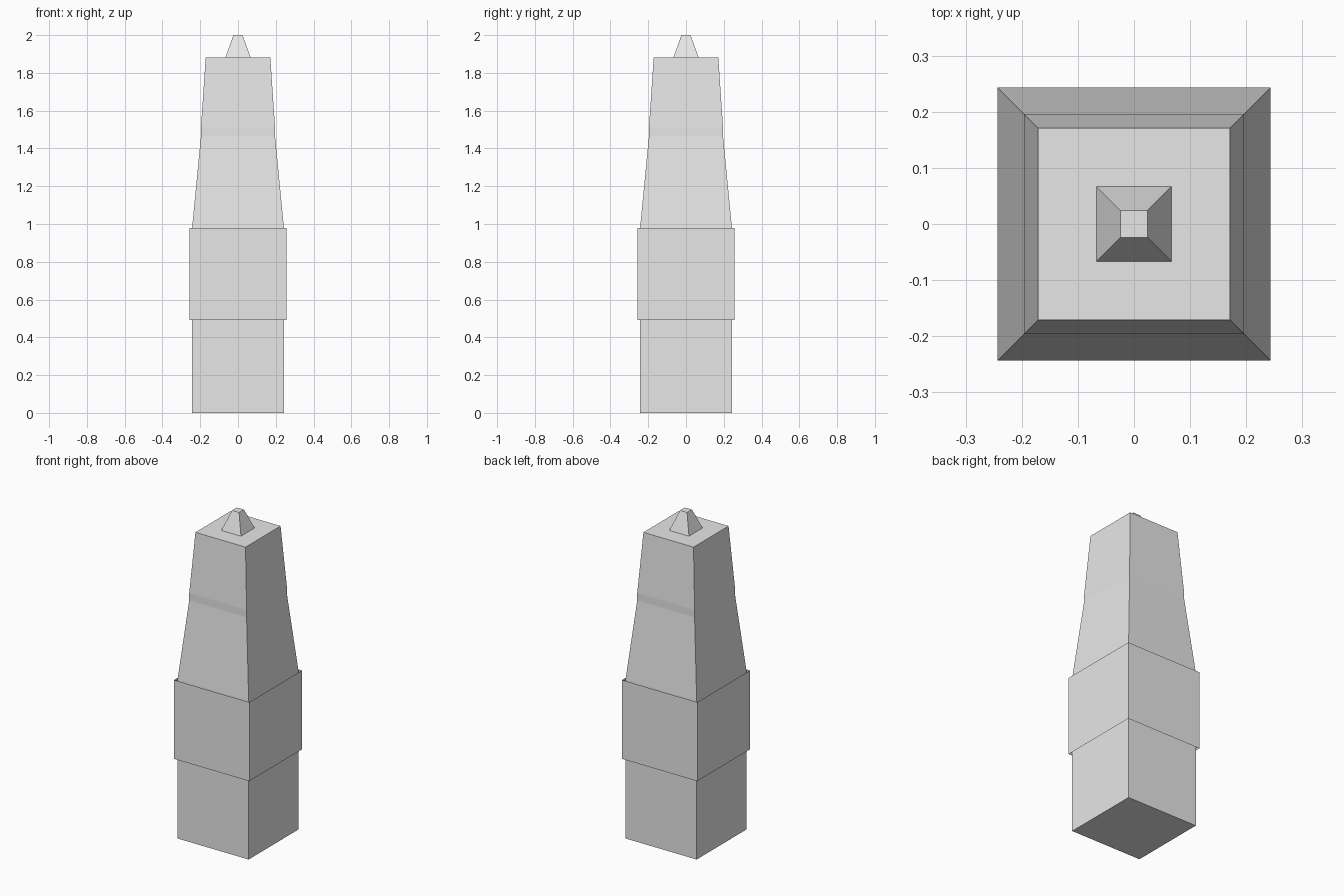
import bpy
import bmesh

cube = bpy.data.objects.get("Cube")
if cube:
    bpy.data.objects.remove(cube, do_unlink=True)

stone = bpy.data.materials.new("pale_grey")
stone.use_nodes = True
grey = (0.8, 0.8, 0.8, 1)
stone.diffuse_color = grey
stone.node_tree.nodes["Principled BSDF"].inputs["Base Color"].default_value = grey


def square_tower(name, profile, bottom=True, top=True):
    """Stack square rings given as (half width, height) and skin them."""
    bm = bmesh.new()
    rings = [[bm.verts.new((sx * h, sy * h, z))
              for sx, sy in ((-1, -1), (1, -1), (1, 1), (-1, 1))]
             for h, z in profile]
    for low, high in zip(rings, rings[1:]):
        for i in range(4):
            j = (i + 1) % 4
            bm.faces.new((low[i], low[j], high[j], high[i]))
    if bottom:
        bm.faces.new(rings[0][::-1])
    if top:
        bm.faces.new(rings[-1])
    mesh = bpy.data.meshes.new(name)
    bm.to_mesh(mesh)
    bm.free()
    mesh.materials.append(stone)
    obj = bpy.data.objects.new(name, mesh)
    bpy.context.collection.objects.link(obj)
    return obj


# Main shaft: straight base, taper, short upright strip, upper taper
square_tower("shaft", [(0.243, 0), (0.243, 0.98), (0.196, 1.465),
                       (0.196, 1.51), (0.171, 1.882)])

# Thin open sleeve around the middle
square_tower("middle_sleeve", [(0.257, 0.493), (0.257, 0.98)],
             bottom=False, top=False)

# Small truncated pyramid on the roof
square_tower("roof_cap", [(0.067, 1.882), (0.024, 2.0)], bottom=False)
